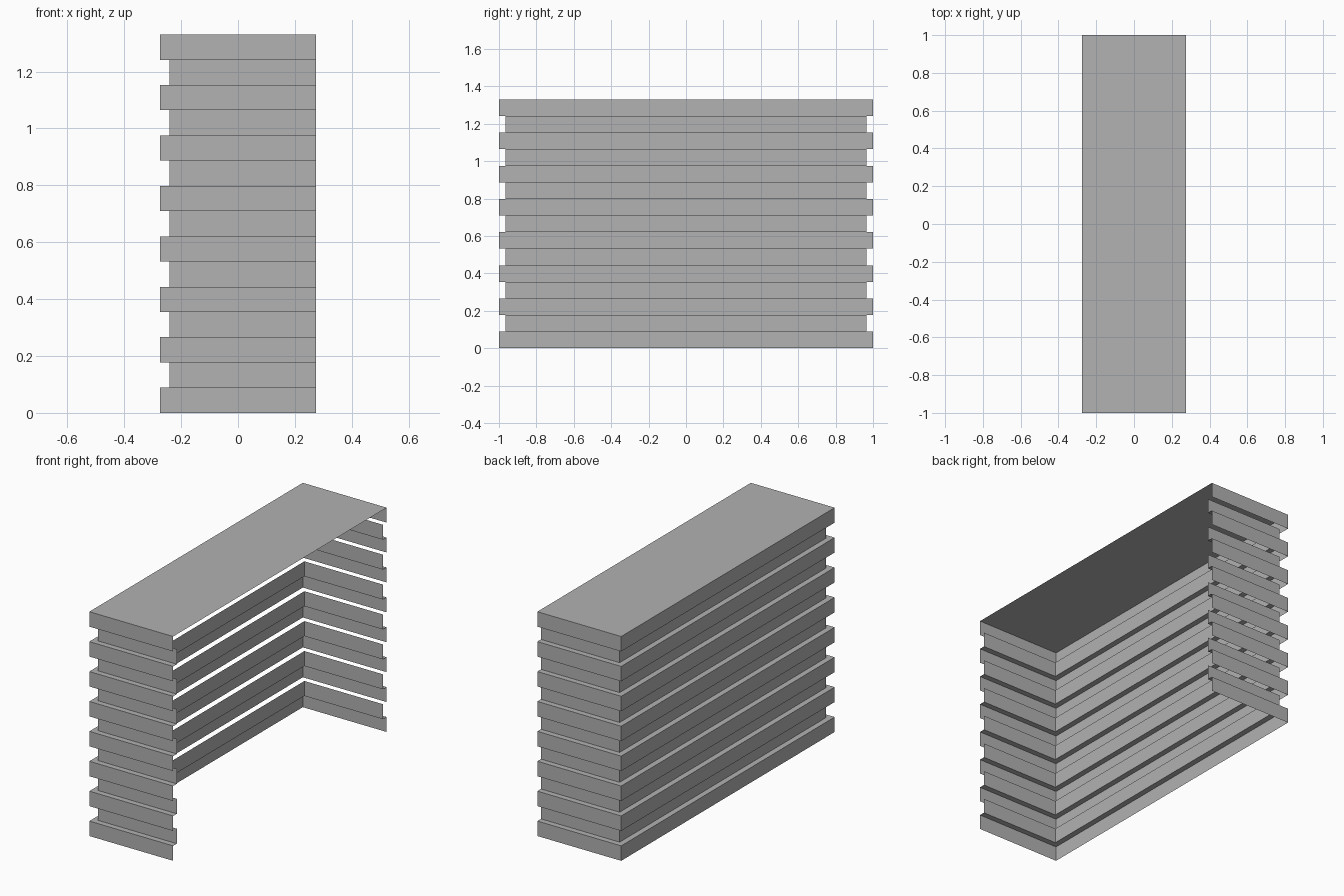
import bpy
import bmesh

HALF_X, HALF_Y, HEIGHT = 0.275, 1.0, 1.33
INSET = 0.034
BANDS = 15
STEP = HEIGHT / BANDS

cube = bpy.data.objects.get("Cube")
if cube:
    bpy.data.objects.remove(cube)

grey = bpy.data.materials.new("plain_grey")
grey.use_nodes = True
colour = (0.445, 0.445, 0.445, 1)
grey.diffuse_color = colour
grey.node_tree.nodes["Principled BSDF"].inputs["Base Color"].default_value = colour


def outline(inset, z):
    """U-shaped path round three sides, open towards +x."""
    x, y = -HALF_X + inset, HALF_Y - inset
    return [(HALF_X, y, z), (x, y, z), (x, -y, z), (HALF_X, -y, z)]


def add_object(name, bm):
    mesh = bpy.data.meshes.new(name)
    bm.to_mesh(mesh)
    bm.free()
    mesh.materials.append(grey)
    obj = bpy.data.objects.new(name, mesh)
    bpy.context.collection.objects.link(obj)


def band(name, paths):
    """Join successive U-shaped paths with strips of faces."""
    bm = bmesh.new()
    rows = [[bm.verts.new(p) for p in path] for path in paths]
    for low, high in zip(rows, rows[1:]):
        for i in range(len(low) - 1):
            bm.faces.new((low[i], low[i + 1], high[i + 1], high[i]))
    add_object(name, bm)


# Alternating projecting and recessed wall bands
for i in range(BANDS):
    z0, z1 = i * STEP, (i + 1) * STEP
    if i % 2:
        band(f"recessed_band_{i}", [outline(INSET, z0), outline(INSET, z1)])
    else:
        paths = [outline(0, z0), outline(0, z1)]
        # Each projecting band below the roof carries a narrow ledge on top
        if i < BANDS - 1:
            paths.append(outline(INSET, z1))
        band(f"projecting_band_{i}", paths)

# Flat roof panel
bm = bmesh.new()
bm.faces.new([bm.verts.new(p) for p in outline(0, HEIGHT)])
add_object("roof_panel", bm)
